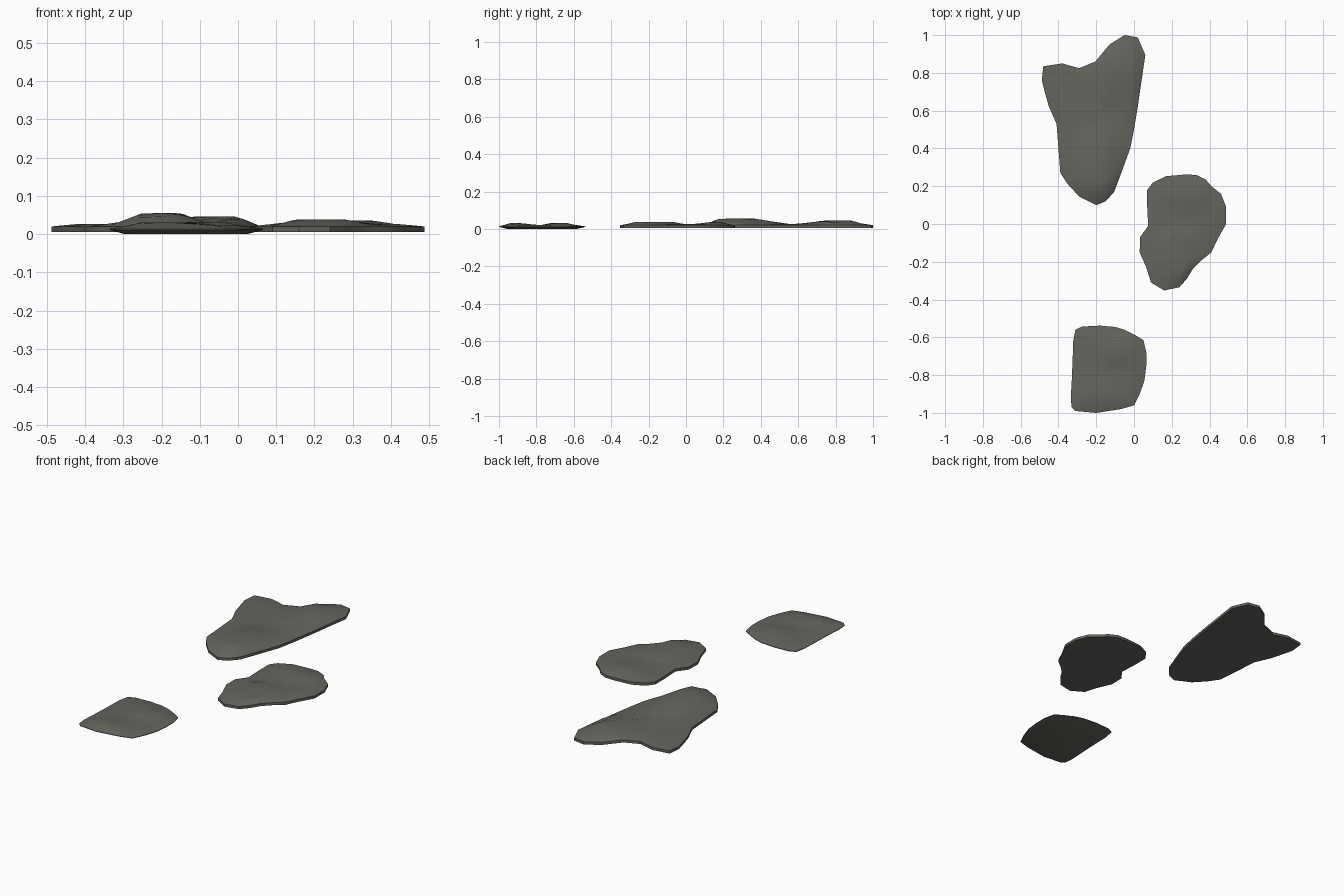
import bpy, bmesh
from mathutils import Vector

if "Cube" in bpy.data.objects:
    bpy.data.objects.remove(bpy.data.objects["Cube"])

RINGS = (1.0, 0.88, 0.74, 0.58, 0.4, 0.2)


def ramp(v, a, b, c, d):
    """Trapezoid: rises a-b, flat b-c, falls c-d."""
    return max(0.0, min(1.0, (v - a) / (b - a), (d - v) / (d - c)))


def slab(name, outline, center, edge_low, edge_high, bottom, base, humps):
    """Flat stone: outline rings shrinking to a centre, with low flat-topped humps."""
    c = Vector(center)

    def top_z(p, f):
        z = edge_high + (base - edge_high) * min(1, (1 - f) / 0.25)
        for xs, ys, h in humps:
            w = ramp(p.x, *xs) * ramp(p.y, *ys)
            z = max(z, edge_high + (h - edge_high) * w)
        return z if f < 1 else edge_high

    bm = bmesh.new()

    def ring(f, zf):
        pts = [c + (Vector(q) - c) * f for q in outline]
        return [bm.verts.new((p.x, p.y, zf(p, f))) for p in pts]

    def bridge(a, b):
        for i in range(len(a)):
            j = (i + 1) % len(a)
            bm.faces.new((a[i], a[j], b[j], b[i]))

    def cap(r, z):
        v = bm.verts.new((c.x, c.y, z))
        for i in range(len(r)):
            bm.faces.new((r[i], r[(i + 1) % len(r)], v))

    # top surface
    rim = ring(1.0, top_z)
    prev = rim
    for f in RINGS[1:]:
        nxt = ring(f, top_z)
        bridge(prev, nxt)
        prev = nxt
    cap(prev, top_z(c, 0))
    # side wall and underside
    low = ring(1.0, lambda p, f: edge_low)
    bridge(low, rim)
    under = ring(0.8, lambda p, f: bottom)
    bridge(low, under)
    cap(under, bottom)
    bmesh.ops.recalc_face_normals(bm, faces=bm.faces[:])

    me = bpy.data.meshes.new(name)
    bm.to_mesh(me)
    bm.free()
    ob = bpy.data.objects.new(name, me)
    bpy.context.collection.objects.link(ob)
    mat = bpy.data.materials.get("stone") or bpy.data.materials.new("stone")
    mat.diffuse_color = (0.13, 0.125, 0.11, 1)
    mat.use_nodes = True
    mat.node_tree.nodes["Principled BSDF"].inputs["Base Color"].default_value = mat.diffuse_color
    me.materials.append(mat)
    bpy.context.view_layer.objects.active = ob
    ob.select_set(True)
    bpy.ops.object.shade_smooth_by_angle(angle=0.6)
    ob.select_set(False)


# large wedge-shaped stone
slab("large_stone",
     [(-.48, .835), (-.38, .85), (-.29, .825), (-.205, .86), (-.13, .95), (-.05, 1.0),
      (.02, .988), (.06, .895), (.04, .76), (.02, .62), (0, .5), (-.02, .4),
      (-.06, .29), (-.105, .17), (-.15, .12), (-.2, .10), (-.29, .145), (-.35, .21),
      (-.39, .27), (-.4, .4), (-.41, .53), (-.45, .62), (-.47, .69), (-.488, .76)],
     (-.2, .55), .005, .02, .005, .027,
     [((-.34, -.25, -.15, -.06), (.08, .18, .37, .58), .055),
      ((-.22, -.13, 0, .06), (.6, .74, .88, .97), .046)])

# medium rounded stone
slab("medium_stone",
     [(.07, .18), (.1, .22), (.17, .253), (.27, .262), (.33, .26), (.38, .235),
      (.41, .2), (.46, .16), (.488, .09), (.488, 0), (.44, -.085), (.41, -.15),
      (.36, -.19), (.31, -.24), (.28, -.29), (.24, -.335), (.16, -.352), (.09, -.31),
      (.065, -.23), (.03, -.15), (.032, -.07), (.075, -.01), (.07, .09)],
     (.24, -.02), .005, .02, .005, .026,
     [((.08, .15, .28, .38), (-.34, -.27, -.07, .02), .038),
      ((.13, .2, .35, .45), (.02, .12, .19, .25), .036)])

# small squarish stone with a thin rim
slab("small_stone",
     [(-.31, -.56), (-.275, -.543), (-.18, -.538), (-.1, -.545), (-.05, -.56),
      (.0, -.585), (.05, -.615), (.065, -.68), (.065, -.75), (.055, -.83), (.03, -.9),
      (.0, -.96), (-.07, -.98), (-.2, -1.0), (-.31, -.99), (-.33, -.97), (-.335, -.92),
      (-.33, -.84), (-.325, -.72), (-.322, -.62)],
     (-.14, -.77), .011, .014, 0, .022,
     [((-.33, -.25, -.12, 0), (-.99, -.95, -.87, -.79), .031),
      ((-.24, -.14, -.04, .05), (-.79, -.72, -.64, -.56), .032)])
